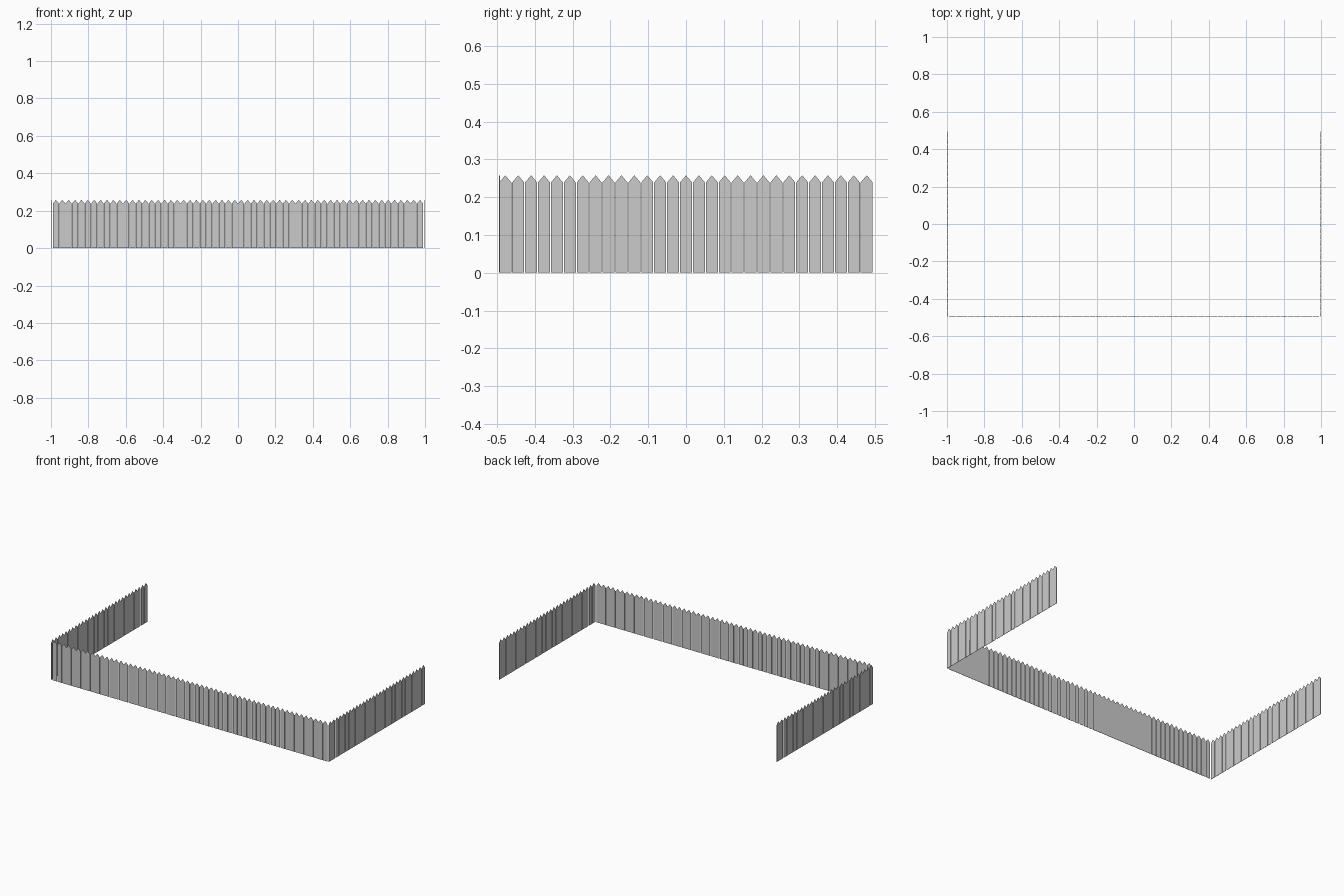
import bpy, bmesh
from math import radians

if "Cube" in bpy.data.objects:
    bpy.data.objects.remove(bpy.data.objects["Cube"])

PITCH, WIDTH, THICK = 0.03416, 0.0316, 0.0016
SHOULDER, PEAK = 0.239, 0.258


def fence(name, count, location, angle):
    # One pointed picket, repeated into a row centred on the origin
    start = -((count - 1) * PITCH + WIDTH) / 2
    profile = [(0, 0), (WIDTH, 0), (WIDTH, SHOULDER), (WIDTH / 2, PEAK), (0, SHOULDER)]
    bm = bmesh.new()
    face = bm.faces.new([bm.verts.new((start + x, -THICK / 2, z)) for x, z in profile])
    ext = bmesh.ops.extrude_face_region(bm, geom=[face])
    verts = [g for g in ext["geom"] if isinstance(g, bmesh.types.BMVert)]
    bmesh.ops.translate(bm, verts=verts, vec=(0, THICK, 0))
    bmesh.ops.recalc_face_normals(bm, faces=bm.faces)
    mesh = bpy.data.meshes.new(name)
    bm.to_mesh(mesh)
    bm.free()
    obj = bpy.data.objects.new(name, mesh)
    bpy.context.collection.objects.link(obj)
    obj.location = location
    obj.rotation_euler.z = radians(angle)
    arr = obj.modifiers.new("pickets", "ARRAY")
    arr.count = count
    arr.use_relative_offset = False
    arr.use_constant_offset = True
    arr.constant_offset_displace = (PITCH, 0, 0)


# Long front row and two side rows; the back is open
fence("front_fence", 58, (0, -0.4935, 0), 0)
for side, name in ((-1, "left_fence"), (1, "right_fence")):
    fence(name, 29, (side * (1 - THICK / 2), 0, 0), side * 90)
